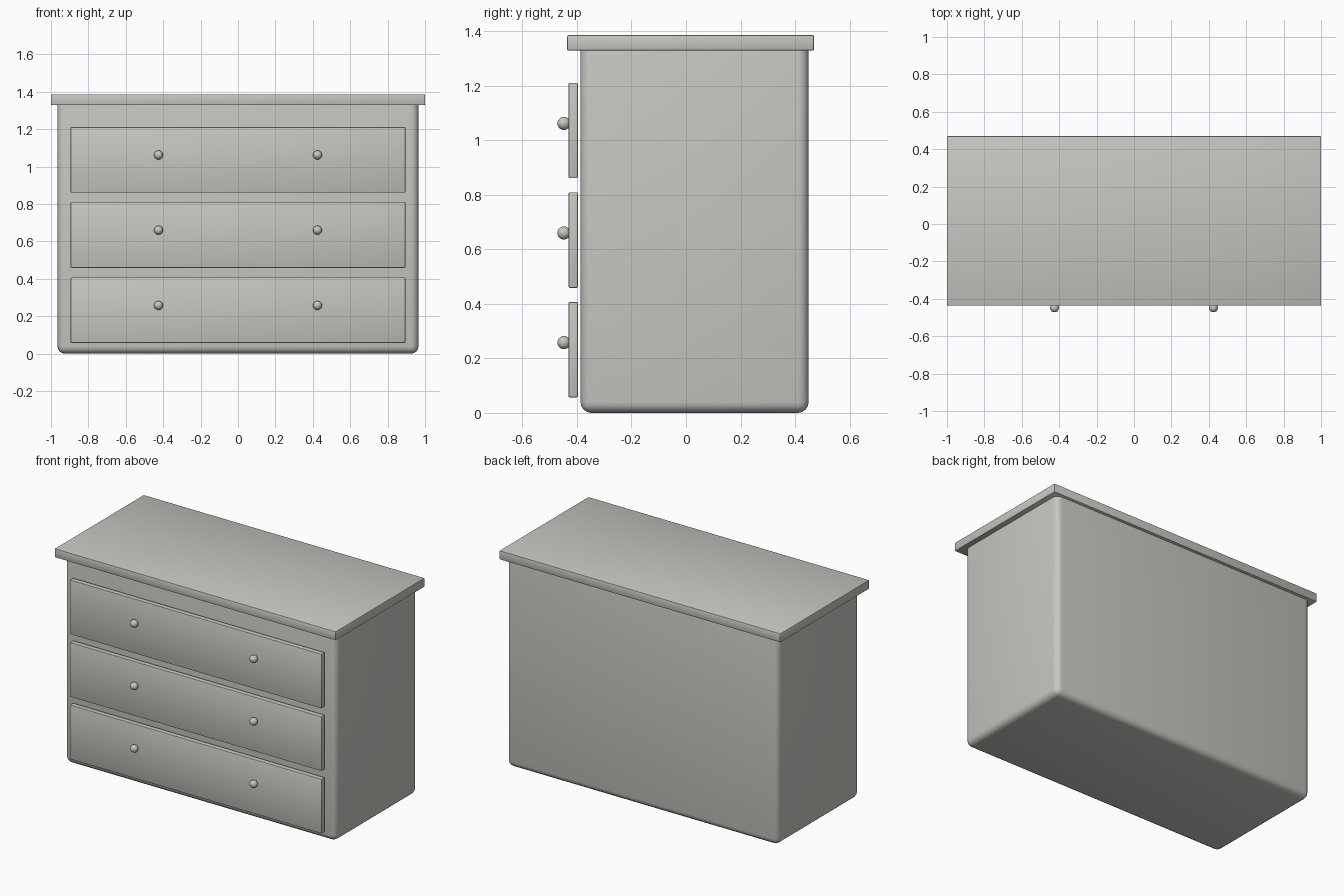
import bpy
import math

if "Cube" in bpy.data.objects:
    bpy.data.objects.remove(bpy.data.objects["Cube"], do_unlink=True)

# Painted wood, used everywhere
paint = bpy.data.materials.new("warm_grey_paint")
paint.use_nodes = True
COLOUR = (0.58, 0.565, 0.53, 1.0)
paint.diffuse_color = COLOUR
paint.node_tree.nodes["Principled BSDF"].inputs["Base Color"].default_value = COLOUR


def finish(obj, name):
    obj.name = name
    obj.data.materials.append(paint)
    bpy.ops.object.shade_smooth_by_angle(angle=math.radians(40))
    return obj


def box(name, x, y, z, bevel, segments):
    """Rounded box from (low, high) ranges on each axis."""
    ranges = (x, y, z)
    bpy.ops.mesh.primitive_cube_add(size=1, location=[(a + b) / 2 for a, b in ranges])
    obj = bpy.context.object
    obj.scale = [b - a for a, b in ranges]
    bpy.ops.object.transform_apply(location=False, rotation=False, scale=True)
    mod = obj.modifiers.new("rounded_edges", "BEVEL")
    mod.width = bevel
    mod.segments = segments
    bpy.ops.object.modifier_apply(modifier=mod.name)
    return finish(obj, name)


# Carcass and overhanging top
box("cabinet_body", (-0.965, 0.965), (-0.387, 0.45), (0, 1.384), 0.04, 4)
box("top_board", (-1, 1), (-0.436, 0.47), (1.329, 1.386), 0.005, 2)

# Three drawers, each with a pair of round knobs
for level, label in enumerate(("bottom", "middle", "top")):
    base = 0.057 + 0.402 * level
    box(label + "_drawer_front", (-0.895, 0.895), (-0.431, -0.397),
        (base, base + 0.35), 0.004, 2)
    for side, x in (("right", -0.425), ("left", 0.425)):
        bpy.ops.mesh.primitive_uv_sphere_add(
            segments=24, ring_count=12, radius=0.024,
            location=(x, -0.448, base + 0.201))
        finish(bpy.context.object, f"{label}_{side}_knob")
